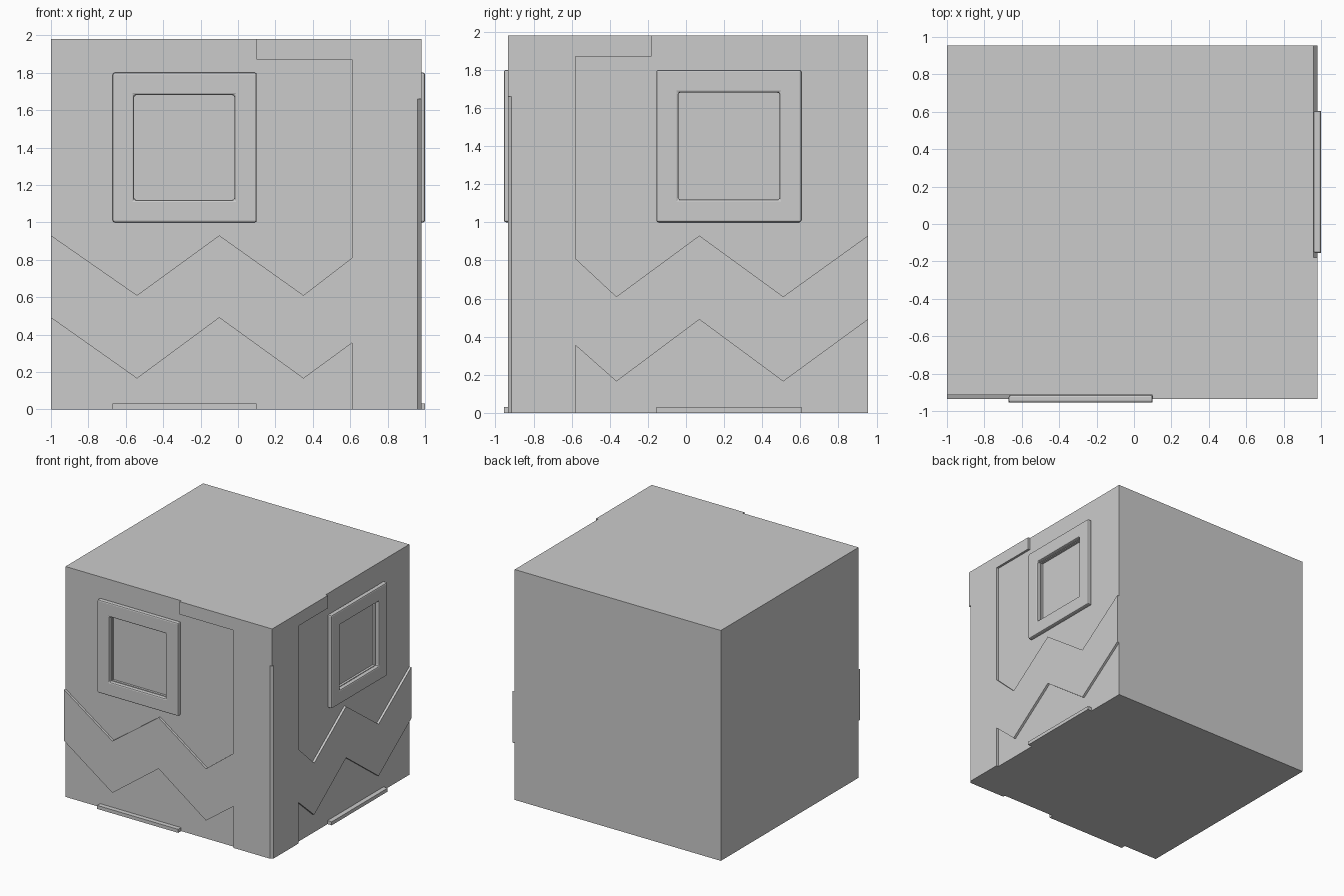
import bpy
import bmesh
from mathutils import Matrix, Vector

if "Cube" in bpy.data.objects:
    bpy.data.objects.remove(bpy.data.objects["Cube"], do_unlink=True)

# One plain grey for the whole block
GREY = (0.6, 0.6, 0.6, 1.0)
grey = bpy.data.materials.new("plain_grey")
grey.use_nodes = True
grey.diffuse_color = GREY
grey.node_tree.nodes["Principled BSDF"].inputs["Base Color"].default_value = GREY

HEIGHT = 1.98
LEFT, BACK = -1.0, 0.955
WALL_X, WALL_Y = 0.96, -0.915      # the two decorated walls
TRIM, FRAME, RECESS = 0.02, 0.04, 0.02
SILL_TOP = 0.03
WIN_LOW, WIN_HIGH = 1.0, 1.8       # frame outer heights
PANE_LOW, PANE_HIGH = 1.12, 1.68   # opening heights

# Wall frames: local (across, up, outward) to world
FRONT = Matrix(((1, 0, 0, 0), (0, 0, -1, WALL_Y), (0, 1, 0, 0), (0, 0, 0, 1)))
SIDE = Matrix(((0, 0, 1, WALL_X), (1, 0, 0, 0), (0, 1, 0, 0), (0, 0, 0, 1)))


def finish(bm, name, bevel=0.0):
    bmesh.ops.recalc_face_normals(bm, faces=bm.faces)
    mesh = bpy.data.meshes.new(name)
    bm.to_mesh(mesh)
    bm.free()
    mesh.materials.append(grey)
    obj = bpy.data.objects.new(name, mesh)
    bpy.context.collection.objects.link(obj)
    if bevel:
        mod = obj.modifiers.new("soft_edges", "BEVEL")
        mod.width = bevel
        mod.segments = 2
    return obj


def extrude_faces(bm, outlines, depth):
    """Join flat outlines that share corners and pull them outward."""
    for outline in outlines:
        bm.faces.new([bm.verts.new((u, v, 0)) for u, v in outline])
    bmesh.ops.remove_doubles(bm, verts=bm.verts, dist=0.0001)
    out = bmesh.ops.extrude_face_region(bm, geom=bm.faces[:])["geom"]
    moved = [g for g in out if isinstance(g, bmesh.types.BMVert)]
    bmesh.ops.translate(bm, verts=moved, vec=(0, 0, depth))


def plate(name, outlines, depth, matrix, bevel=0.0):
    bm = bmesh.new()
    extrude_faces(bm, outlines, depth)
    bm.transform(matrix)
    return finish(bm, name, bevel)


def rect(u0, u1, v0, v1):
    return [(u0, v0), (u1, v0), (u1, v1), (u0, v1)]


def window_frame(name, outer, inner, matrix):
    a = rect(*outer, WIN_LOW, WIN_HIGH)
    b = rect(*inner, PANE_LOW, PANE_HIGH)
    quads = [[a[i], a[(i + 1) % 4], b[(i + 1) % 4], b[i]] for i in range(4)]
    plate(name, quads, FRAME, matrix, bevel=0.01)


def trim_outline(corner, post, cap, peaks):
    """Corner post, short top strip and zigzag band as one outline."""
    low = list(zip(peaks, (0.165, 0.49, 0.165, 0.49)))
    high = list(zip(peaks, (0.61, 0.93, 0.61, 0.93)))
    return ([(cap, HEIGHT), (corner, HEIGHT), (corner, 0), (post, 0), (post, 0.355)]
            + low + high[::-1]
            + [(post, 0.81), (post, 1.87), (cap, 1.87)])


front_outer, front_inner = (-0.67, 0.10), (-0.555, -0.02)
side_outer, side_inner = (-0.155, 0.605), (-0.04, 0.49)

# Solid block with a shallow recess behind each window
bm = bmesh.new()
bmesh.ops.create_cube(bm, size=1)
size = Vector((WALL_X - LEFT, BACK - WALL_Y, HEIGHT))
centre = Vector(((WALL_X + LEFT) / 2, (BACK + WALL_Y) / 2, HEIGHT / 2))
bmesh.ops.scale(bm, vec=size, verts=bm.verts)
bmesh.ops.translate(bm, vec=centre, verts=bm.verts)
for axis, cuts in enumerate((front_inner, side_inner, (PANE_LOW, PANE_HIGH))):
    for cut in cuts:
        normal = Vector((0, 0, 0))
        normal[axis] = 1
        bmesh.ops.bisect_plane(bm, geom=bm.verts[:] + bm.edges[:] + bm.faces[:],
                               plane_co=normal * cut, plane_no=normal)
pane_z = (PANE_LOW + PANE_HIGH) / 2
panes = ((Vector((sum(front_inner) / 2, WALL_Y, pane_z)), (0, RECESS, 0)),
         (Vector((WALL_X, sum(side_inner) / 2, pane_z)), (-RECESS, 0, 0)))
for middle, push in panes:
    face = min(bm.faces, key=lambda f: (f.calc_center_median() - middle).length)
    pane = bmesh.ops.extrude_discrete_faces(bm, faces=[face])["faces"][0]
    bmesh.ops.translate(bm, verts=pane.verts, vec=push)
finish(bm, "wall_block")

# Raised zigzag trim, window frames and lower sills
plate("front_trim", [trim_outline(WALL_X, 0.61, 0.10, (0.35, -0.10, -0.54, LEFT))],
      TRIM, FRONT)
plate("side_trim", [trim_outline(WALL_Y, -0.58, -0.18, (-0.365, 0.07, 0.51, BACK))],
      TRIM, SIDE)
for label, outer, inner, matrix in (("front", front_outer, front_inner, FRONT),
                                    ("side", side_outer, side_inner, SIDE)):
    window_frame(label + "_window_frame", outer, inner, matrix)
    plate(label + "_lower_sill", [rect(*outer, 0, SILL_TOP)], FRAME, matrix)

# Corner edge: chamfered shaft with a square cap
x0, x1, y0, y1 = WALL_X, WALL_X + TRIM, WALL_Y, WALL_Y - TRIM
CAP_LOW = 1.66
plate("corner_shaft", [[(x0, y0), (x0, y1), (x1, y0)]], CAP_LOW, Matrix())
plate("corner_cap", [rect(x0, x1, y1, y0)], HEIGHT - CAP_LOW,
      Matrix.Translation((0, 0, CAP_LOW)))
